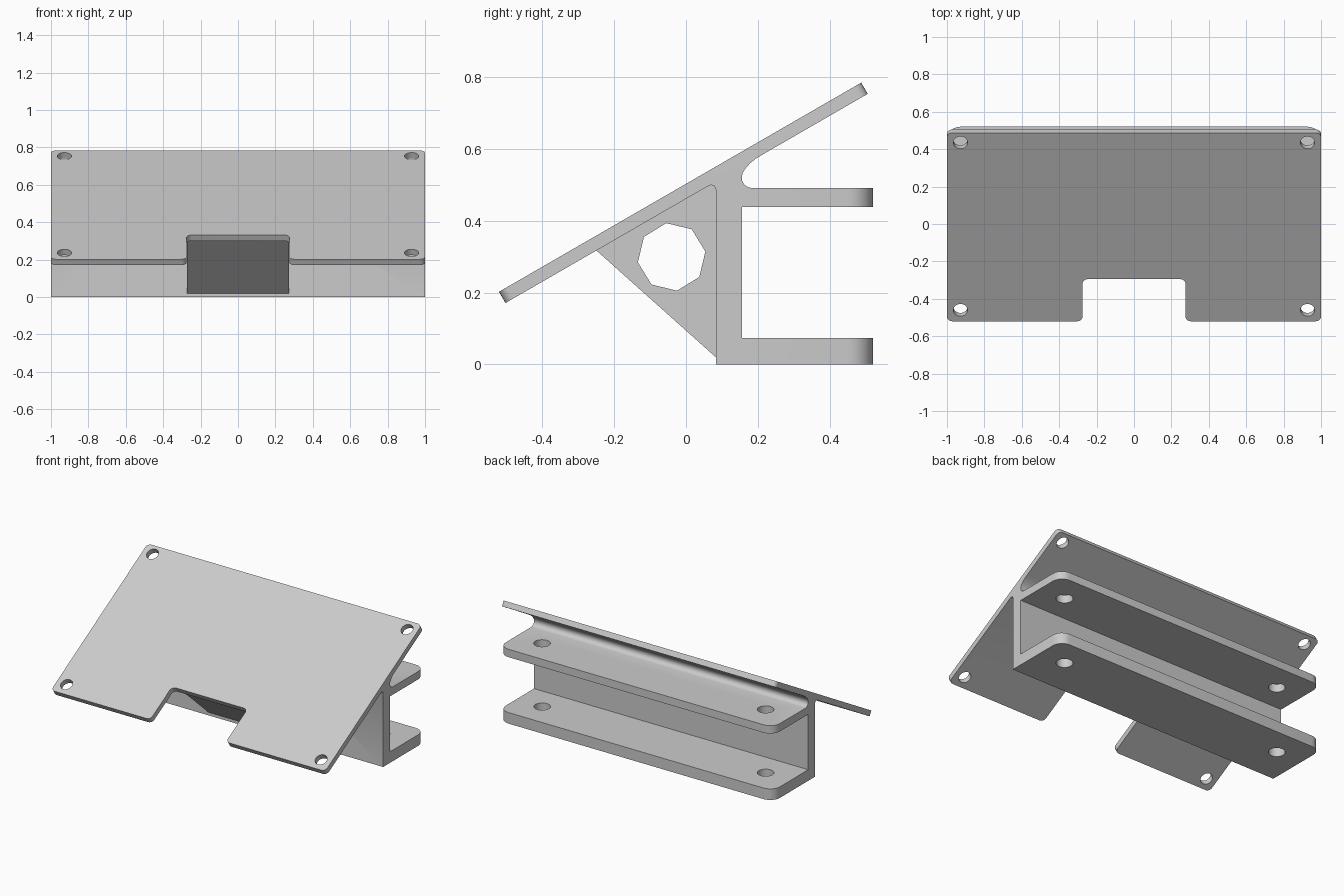
import bpy, bmesh, math
from mathutils import Matrix, Vector

if "Cube" in bpy.data.objects:
    bpy.data.objects.remove(bpy.data.objects["Cube"], do_unlink=True)

TILT = math.radians(30)
ALONG = Vector((0, math.cos(TILT), math.sin(TILT)))    # up the sloped plate
NORMAL = Vector((0, -math.sin(TILT), math.cos(TILT)))  # out of the sloped plate
THICK = 0.036
PLATE_LOW = Vector((0, -0.52, 0.202))

grey = bpy.data.materials.new("light grey")
grey.use_nodes = True
grey.diffuse_color = (0.6, 0.6, 0.6, 1)
grey.node_tree.nodes["Principled BSDF"].inputs["Base Color"].default_value = (0.6, 0.6, 0.6, 1)


def finish(name, bm):
    bmesh.ops.recalc_face_normals(bm, faces=bm.faces)
    mesh = bpy.data.meshes.new(name)
    bm.to_mesh(mesh)
    bm.free()
    mesh.materials.append(grey)
    obj = bpy.data.objects.new(name, mesh)
    bpy.context.collection.objects.link(obj)
    return obj


def prism(name, profile, half):
    """Extrude a (y, z) profile along x from -half to half."""
    bm = bmesh.new()
    face = bm.faces.new([bm.verts.new((-half, y, z)) for y, z in profile])
    ext = bmesh.ops.extrude_face_region(bm, geom=[face])["geom"]
    verts = [v for v in ext if isinstance(v, bmesh.types.BMVert)]
    bmesh.ops.translate(bm, verts=verts, vec=(2 * half, 0, 0))
    return finish(name, bm)


def cylinder(name, centre, axis, radius, depth, sides=32, spin=0.0):
    bm = bmesh.new()
    turn = axis.to_track_quat('Z', 'Y').to_matrix().to_4x4()
    bmesh.ops.create_cone(bm, cap_ends=True, segments=sides, radius1=radius, radius2=radius, depth=depth,
                          matrix=Matrix.Translation(centre) @ turn @ Matrix.Rotation(spin, 4, 'Z'))
    return finish(name, bm)


def combine(obj, other, operation):
    """Apply a boolean and discard the second object."""
    other.hide_render = True
    mod = obj.modifiers.new("combine", 'BOOLEAN')
    mod.operation, mod.solver, mod.object = operation, 'EXACT', other
    bpy.context.view_layer.objects.active = obj
    bpy.ops.object.modifier_apply(modifier=mod.name)
    bpy.data.objects.remove(other, do_unlink=True)


def on_plate(distance, lift=0.0, x=0.0):
    return PLATE_LOW + ALONG * distance + NORMAL * lift + Vector((x, 0, 0))


def yz(v):
    return v.y, v.z


# Bracket section: sloped plate, web and two flanges
LENGTH = 1.163
profile = [
    yz(on_plate(0)), yz(on_plate(0, -THICK)),
    (0.058, 0.494), (0.070, 0.499), (0.079, 0.496), (0.083, 0.486),
    (0.083, 0), (0.52, 0), (0.52, 0.073), (0.155, 0.073),
    (0.155, 0.438), (0.52, 0.438), (0.52, 0.49), (0.185, 0.49),
    (0.172, 0.493), (0.162, 0.500), (0.156, 0.510), (0.155, 0.522), (0.158, 0.533),
    (0.166, 0.546), (0.178, 0.559), (0.194, 0.572), (0.212, 0.583),
    yz(on_plate(0.88, -THICK)), yz(on_plate(LENGTH, -THICK)), yz(on_plate(LENGTH)),
]
bracket = prism("angled_bracket", profile, 1)

# Notch in the lower edge of the plate
notch = prism("notch_cutter", [yz(on_plate(a, b)) for a, b in
                               ((-0.1, -0.1), (0.26, -0.1), (0.26, 0.1), (-0.1, 0.1))], 0.275)
combine(bracket, notch, 'DIFFERENCE')

# Rounded corners on plate, notch and flanges
bm = bmesh.new()
bm.from_mesh(bracket.data)


def round_edges(test, radius):
    edges = [e for e in bm.edges if test(e, (e.verts[1].co - e.verts[0].co).normalized())]
    bmesh.ops.bevel(bm, geom=edges, offset=radius, segments=6, profile=0.5, affect='EDGES')


def plate_corner(e, d):
    return abs(d.dot(NORMAL)) > 0.99 and abs(e.calc_length() - THICK) < 0.003


def flange_corner(e, d):
    return abs(d.z) > 0.99 and min(v.co.y for v in e.verts) > 0.51


round_edges(plate_corner, 0.028)
round_edges(flange_corner, 0.07)
bm.to_mesh(bracket.data)
bm.free()

# Central support wedge with an octagonal cable hole
wedge = prism("support_wedge", [(-0.256, 0.323), (0.083, 0.02), (0.12, 0.02), (0.12, 0.54)], 0.274)
combine(wedge, cylinder("cable_hole_cutter", Vector((-0.04, 0, 0)) + Vector((0, 0, 0.299)) + Vector((0.04, -0.04, 0)),
                        Vector((1, 0, 0)), 0.095, 1, 8, math.radians(9)), 'DIFFERENCE')
combine(bracket, wedge, 'UNION')

# Screw holes in the plate and through both flanges
for side in (-1, 1):
    for distance in (0.069, LENGTH - 0.06):
        combine(bracket, cylinder("plate_hole_cutter", on_plate(distance, -THICK / 2, side * 0.928),
                                  NORMAL, 0.038, 0.1), 'DIFFERENCE')
    for z in (0.036, 0.464):
        combine(bracket, cylinder("flange_hole_cutter", Vector((side * 0.815, 0.335, z)),
                                  Vector((0, 0, 1)), 0.05, 0.1), 'DIFFERENCE')

# Smooth curves, sharp edges
bpy.ops.object.select_all(action='DESELECT')
bracket.select_set(True)
bpy.context.view_layer.objects.active = bracket
bpy.ops.object.shade_smooth_by_angle(angle=math.radians(30))
